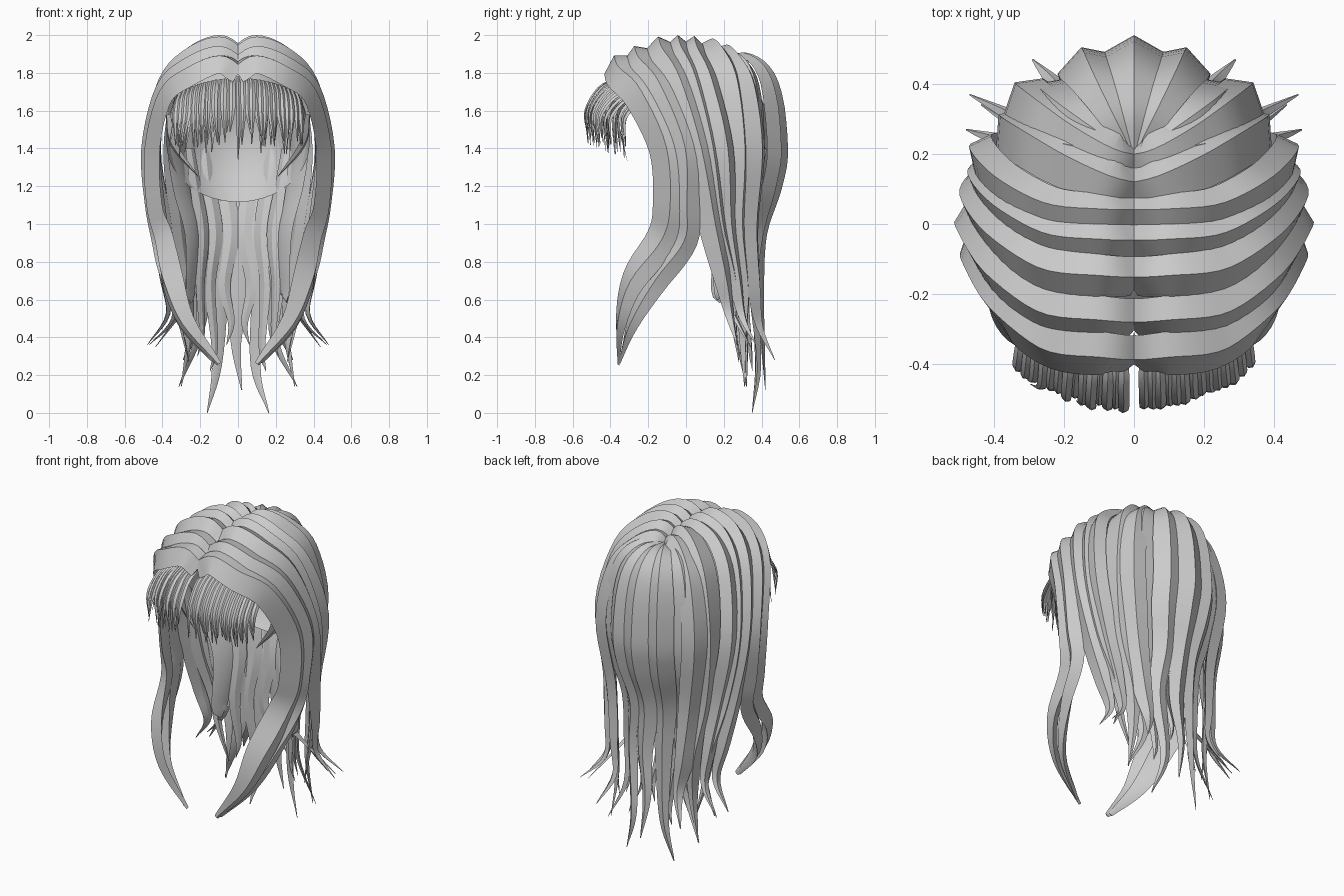
import bpy, bmesh, math, random
from mathutils import Vector

random.seed(4)
cube = bpy.data.objects.get("Cube")
if cube:
    bpy.data.objects.remove(cube, do_unlink=True)

hair_grey = bpy.data.materials.new("hair_grey")
hair_grey.use_nodes = True
GREY = (0.6, 0.6, 0.6, 1)
hair_grey.diffuse_color = GREY
hair_grey.node_tree.nodes["Principled BSDF"].inputs["Base Color"].default_value = GREY

HEAD = Vector((0, 0.05, 1.3))


def spline(points, steps):
    """Smooth path through the given points."""
    p = [Vector(q) for q in points]
    p = [2 * p[0] - p[1]] + p + [2 * p[-1] - p[-2]]
    path = []
    for i in range(1, len(p) - 2):
        a, b, c, d = p[i - 1:i + 3]
        for k in range(steps):
            t = k / steps
            path.append(0.5 * (2 * b + (c - a) * t + (2 * a - 5 * b + 4 * c - d) * t * t
                               + (3 * b - a - 3 * c + d) * t ** 3))
    return path + [p[-2]]


def add_lock(bm, points, width, height, root=0.7, tip=0.03, hold=0.6, skew=0.0, steps=5):
    """Sweep a ridged, tapering section along a path, ridge turned away from the head."""
    path = spline(points, steps)
    last = len(path) - 1
    rings = []
    for i, p in enumerate(path):
        t = i / last
        size = root + (1 - root) * min(1, t / 0.3)
        if t > hold:
            size *= 1 - (1 - tip) * ((t - hold) / (1 - hold)) ** 1.2
        along = (path[min(i + 1, last)] - path[max(i - 1, 0)]).normalized()
        out = p - HEAD
        out.z = max(out.z, 0)
        out = (out - along * out.dot(along)).normalized()
        side = along.cross(out)
        w, h = width * size, height * size
        rings.append([bm.verts.new(p + side * u * w + out * v * h)
                      for u, v in ((-1, 0), (skew, 1), (1, 0), (0, -0.4))])
    for a, b in zip(rings, rings[1:]):
        for k in range(4):
            bm.faces.new((a[k], a[k - 1], b[k - 1], b[k]))
    bm.faces.new(rings[0])
    bm.faces.new(rings[-1][::-1])


def finish(bm, name, angle=28):
    bmesh.ops.recalc_face_normals(bm, faces=bm.faces)
    mesh = bpy.data.meshes.new(name)
    bm.to_mesh(mesh)
    bm.free()
    mesh.materials.append(hair_grey)
    obj = bpy.data.objects.new(name, mesh)
    bpy.context.collection.objects.link(obj)
    bpy.ops.object.select_all(action="DESELECT")
    obj.select_set(True)
    bpy.context.view_layer.objects.active = obj
    bpy.ops.object.shade_smooth_by_angle(angle=math.radians(angle))


def flip(points, s):
    return [(s * x, y, z) for x, y, z in points]


# Scalp shell, open along a slanted hairline
bm = bmesh.new()
bmesh.ops.create_uvsphere(bm, u_segments=40, v_segments=24, radius=1)
for v in bm.verts:
    v.co = Vector((v.co.x * 0.38, v.co.y * 0.4 + 0.05, v.co.z * 0.46 + 1.44))
bmesh.ops.bisect_plane(bm, geom=bm.verts[:] + bm.edges[:] + bm.faces[:],
                       plane_co=(0, 0.04, 1.43), plane_no=(0, -0.62, -0.58), clear_outer=True)
finish(bm, "scalp", 60)

# Locks swept from the parting over the sides:
# (parting y, parting z, side x, side y, half width, lower path)
FRONT = [
    (-0.37, 1.845, 0.44, -0.11, 0.09,
     [(0.43, -0.09, 1.1), (0.385, -0.13, 0.92), (0.345, -0.28, 0.7), (0.27, -0.345, 0.48), (0.1, -0.355, 0.26)]),
    (-0.27, 1.895, 0.46, -0.02, 0.085,
     [(0.44, -0.01, 1.1), (0.405, -0.02, 0.92), (0.36, -0.15, 0.72), (0.28, -0.28, 0.48), (0.12, -0.35, 0.27)]),
]
SIDES = [
    (-0.15, 1.945, 0.45, 0.06, 0.075, [(0.42, 0.13, 1), (0.39, 0.19, 0.72), (0.37, 0.23, 0.52), (0.48, 0.27, 0.36)]),
    (-0.05, 1.955, 0.43, 0.12, 0.06, [(0.39, 0.17, 1), (0.34, 0.24, 0.7), (0.31, 0.25, 0.5), (0.26, 0.28, 0.27)]),
    (0.03, 1.95, 0.43, 0.19, 0.065, [(0.37, 0.21, 1), (0.34, 0.26, 0.7), (0.34, 0.3, 0.5), (0.47, 0.37, 0.36)]),
    (0.1, 1.94, 0.355, 0.27, 0.075, [(0.32, 0.26, 1), (0.27, 0.3, 0.65), (0.26, 0.3, 0.4), (0.3, 0.31, 0.14)]),
    (0.17, 1.91, 0.32, 0.355, 0.085, [(0.27, 0.33, 1), (0.24, 0.36, 0.65), (0.22, 0.39, 0.45), (0.29, 0.47, 0.28)]),
]


def parted_path(y, z, sx, sy, lower):
    bow = 1.4 if y > 0.08 else 4
    arc = [(0, z - 0.05), (0.22, z), (0.55, z - 0.06), (0.84, 1.4 + (z - 1.4) * 0.62), (1, 1.4)]
    return [(sx * f, y + (sy - y) * f ** bow, h) for f, h in arc] + lower


for s, hand in ((1, "left"), (-1, "right")):
    for rows, name, tip, hold in ((FRONT, "front_locks", 0.15, 0.74), (SIDES, "side_locks", 0.03, 0.56)):
        bm = bmesh.new()
        for y, z, sx, sy, w, lower in rows:
            add_lock(bm, flip(parted_path(y, z, sx, sy, lower), s), w, 0.05,
                     root=0.8, tip=tip, hold=hold, skew=-0.25 * s)
        finish(bm, f"{name}_{hand}")


def around(angle, scale, z):
    """Point on the oval around the back of the head."""
    a = math.radians(angle)
    return (0.36 * scale * math.sin(a), 0.05 + 0.44 * scale * math.cos(a), z)


# Back locks fanning out from the crown
bm = bmesh.new()
for angle, end in ((0, 0.12), (22, 0), (45, 0.14), (64, 0.35)):
    for s in ((1, -1) if angle else (1,)):
        a = s * angle
        crown = Vector((0, 0.19, 1.88))
        rim = Vector(around(a, 1, 1.4))
        over = [crown.lerp(rim, f) for f in (0, 0.5, 0.86)]
        for p, z in zip(over, (1.88, 1.875, 1.74)):
            p.z = z
        sway = random.uniform(-4, 4)
        low = [around(a, 0.93, 1.2), around(a + sway, 0.77, 0.95), around(a - sway, 0.76, 0.65),
               around(a + sway, 0.8, end + 0.25)]
        tip = (s * (0.02 + angle * 0.0065), 0.42 - 0.1 * math.sin(math.radians(angle * 2)), end)
        add_lock(bm, over + [rim] + low + [tip], 0.088, 0.05, root=0.2, hold=0.5)
finish(bm, "back_locks")

# Wavy under layer hanging from the nape
bm = bmesh.new()
for angle, end in ((12, 0.36), (31, 0.22), (48, 0.3)):
    for s in (1, -1):
        wave = random.uniform(2, 5)
        path = [around(s * (angle + wave * k), r, z) for k, r, z in
                ((0, 0.95, 1.4), (0, 0.84, 1.2), (-1, 0.73, 0.95), (1, 0.72, 0.68), (-1, 0.74, end + 0.12))]
        add_lock(bm, path + [around(s * angle, 0.8, end)], 0.045, 0.03, hold=0.4)
finish(bm, "nape_locks")

# Short pointed locks at the temples
bm = bmesh.new()
for s in (1, -1):
    path = [(0.37, -0.12, 1.58), (0.34, -0.12, 1.42), (0.21, -0.12, 1.25)]
    add_lock(bm, flip(path, s), 0.04, 0.015, hold=0.3)
finish(bm, "temple_locks")

# Fringe of thin curved strands in two layers
bm = bmesh.new()
for s in (1, -1):
    for count, back, start in ((14, 0, 0.03), (9, 0.09, 0.12)):
        for i in range(count):
            x = start + (0.335 - start) * i / (count - 1)
            q = (x / 0.35) ** 2
            drop = random.uniform(-0.04, 0.04) - back * 0.5
            lean = random.uniform(-0.02, 0.02)
            out_y = -0.53 + 0.13 * q + back + random.uniform(-0.01, 0.01)
            path = [(x * 0.92, -0.37 + 0.14 * q, 1.77 - 0.08 * q),
                    (x * 0.97, out_y + 0.07, 1.72 - 0.08 * q),
                    (x, out_y, 1.6 - 0.05 * q), (x * 1.04 + lean, out_y + 0.005, 1.45 - 0.03 * q + drop)]
            add_lock(bm, flip(path, s), 0.016, 0.008, root=0.8, tip=0.15, hold=0.6, steps=4)
add_lock(bm, [(0, -0.37, 1.78), (0.005, -0.37, 1.6), (0, -0.31, 1.33)], 0.014, 0.008)
finish(bm, "fringe")
